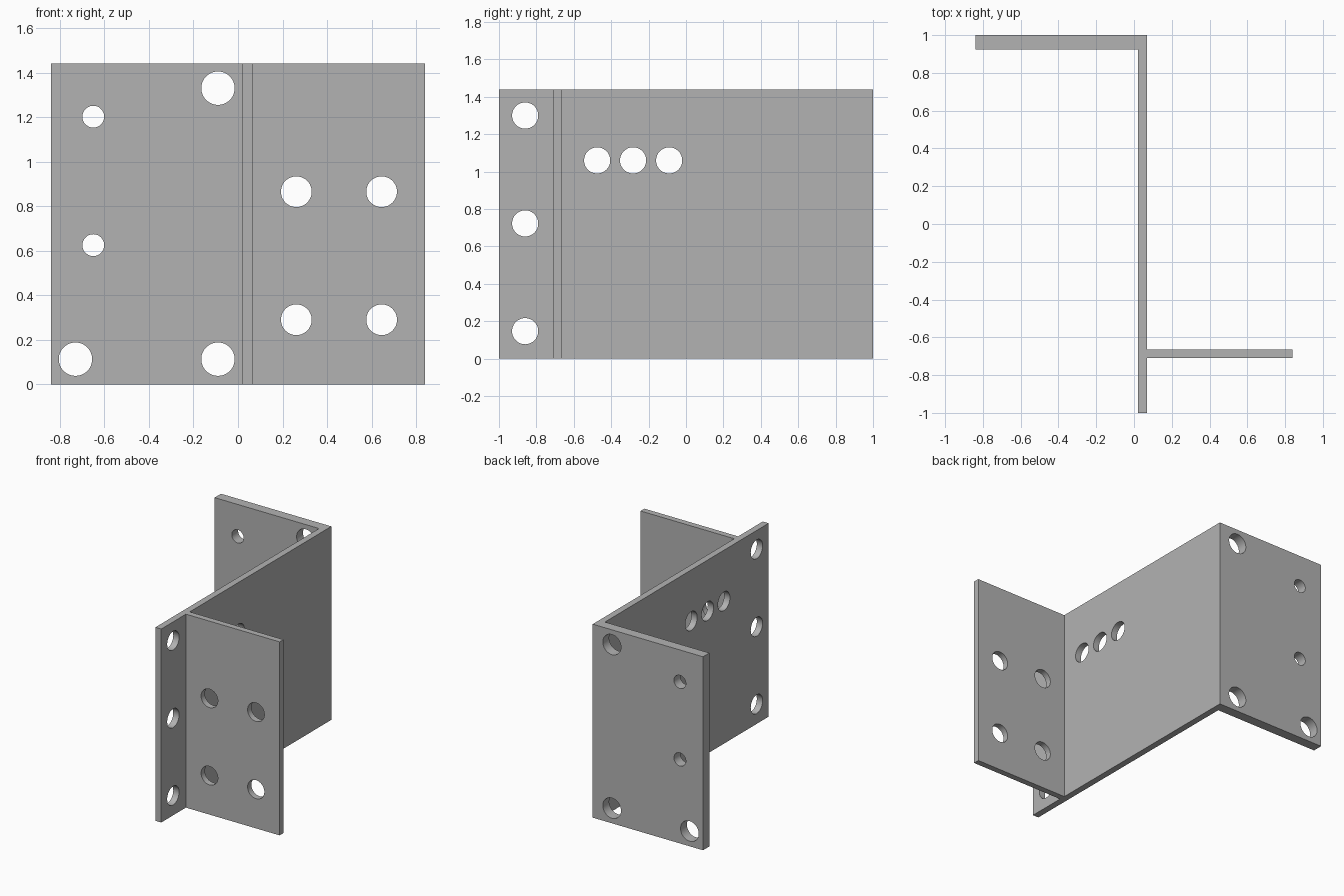
import bpy
import bmesh
from math import pi, radians
from mathutils import Matrix, Vector

cube = bpy.data.objects.get("Cube")
if cube:
    bpy.data.objects.remove(cube, do_unlink=True)

HEIGHT = 1.44
WEB_L, WEB_R = 0.02, 0.068           # web thickness in x
FLANGE_F, FLANGE_B = -0.71, -0.665   # front flange thickness in y
REAR_IN = 0.925                      # inner face of rear flange
TIP = 0.84

steel = bpy.data.materials.new("plain_grey")
steel.use_nodes = True
grey = (0.45, 0.45, 0.45, 1)
steel.diffuse_color = grey
steel.node_tree.nodes["Principled BSDF"].inputs["Base Color"].default_value = grey


def add_object(name, bm):
    bmesh.ops.recalc_face_normals(bm, faces=bm.faces)
    mesh = bpy.data.meshes.new(name)
    bm.to_mesh(mesh)
    bm.free()
    mesh.materials.append(steel)
    obj = bpy.data.objects.new(name, mesh)
    bpy.context.collection.objects.link(obj)
    return obj


def add_drill(bm, centre, radius, axis):
    turn = Matrix.Rotation(pi / 2, 4, "Y" if axis == "X" else "X")
    bmesh.ops.create_cone(bm, cap_ends=True, segments=48, radius1=radius,
                          radius2=radius, depth=0.2,
                          matrix=Matrix.Translation(Vector(centre)) @ turn)


# Bracket body: Z-shaped plan with a short front tail, extruded upward
profile = [(WEB_L, -1), (WEB_R, -1), (WEB_R, FLANGE_F), (TIP, FLANGE_F),
           (TIP, FLANGE_B), (WEB_R, FLANGE_B), (WEB_R, 1), (-TIP, 1),
           (-TIP, REAR_IN), (WEB_L, REAR_IN)]
bm = bmesh.new()
base = bm.faces.new([bm.verts.new((x, y, 0)) for x, y in profile])
top = bmesh.ops.extrude_face_region(bm, geom=[base])["geom"]
bmesh.ops.translate(bm, vec=(0, 0, HEIGHT),
                    verts=[v for v in top if isinstance(v, bmesh.types.BMVert)])
bracket = add_object("bracket", bm)

# Drills for every hole
bm = bmesh.new()
rear_y = (REAR_IN + 1) / 2
front_y = (FLANGE_F + FLANGE_B) / 2
web_x = (WEB_L + WEB_R) / 2
for x, z in [(-0.09, 1.33), (-0.09, 0.113), (-0.73, 0.113)]:
    add_drill(bm, (x, rear_y, z), 0.075, "Y")
for z in (0.625, 1.202):
    add_drill(bm, (-0.65, rear_y, z), 0.049, "Y")
for x in (0.262, 0.645):
    for z in (0.29, 0.865):
        add_drill(bm, (x, front_y, z), 0.069, "Y")
for z in (0.147, 0.723, 1.30):
    add_drill(bm, (web_x, -0.86, z), 0.07, "X")
for y in (-0.475, -0.283, -0.09):
    add_drill(bm, (web_x, y, 1.06), 0.07, "X")
drills = add_object("hole_drills", bm)
drills.hide_render = True

# Cut the holes, then discard the drills
cut = bracket.modifiers.new("holes", "BOOLEAN")
cut.operation = "DIFFERENCE"
cut.solver = "EXACT"
cut.object = drills
bpy.ops.object.select_all(action="DESELECT")
bracket.select_set(True)
bpy.context.view_layer.objects.active = bracket
bpy.ops.object.modifier_apply(modifier=cut.name)
bpy.data.objects.remove(drills, do_unlink=True)
bpy.ops.object.shade_smooth_by_angle(angle=radians(30))
